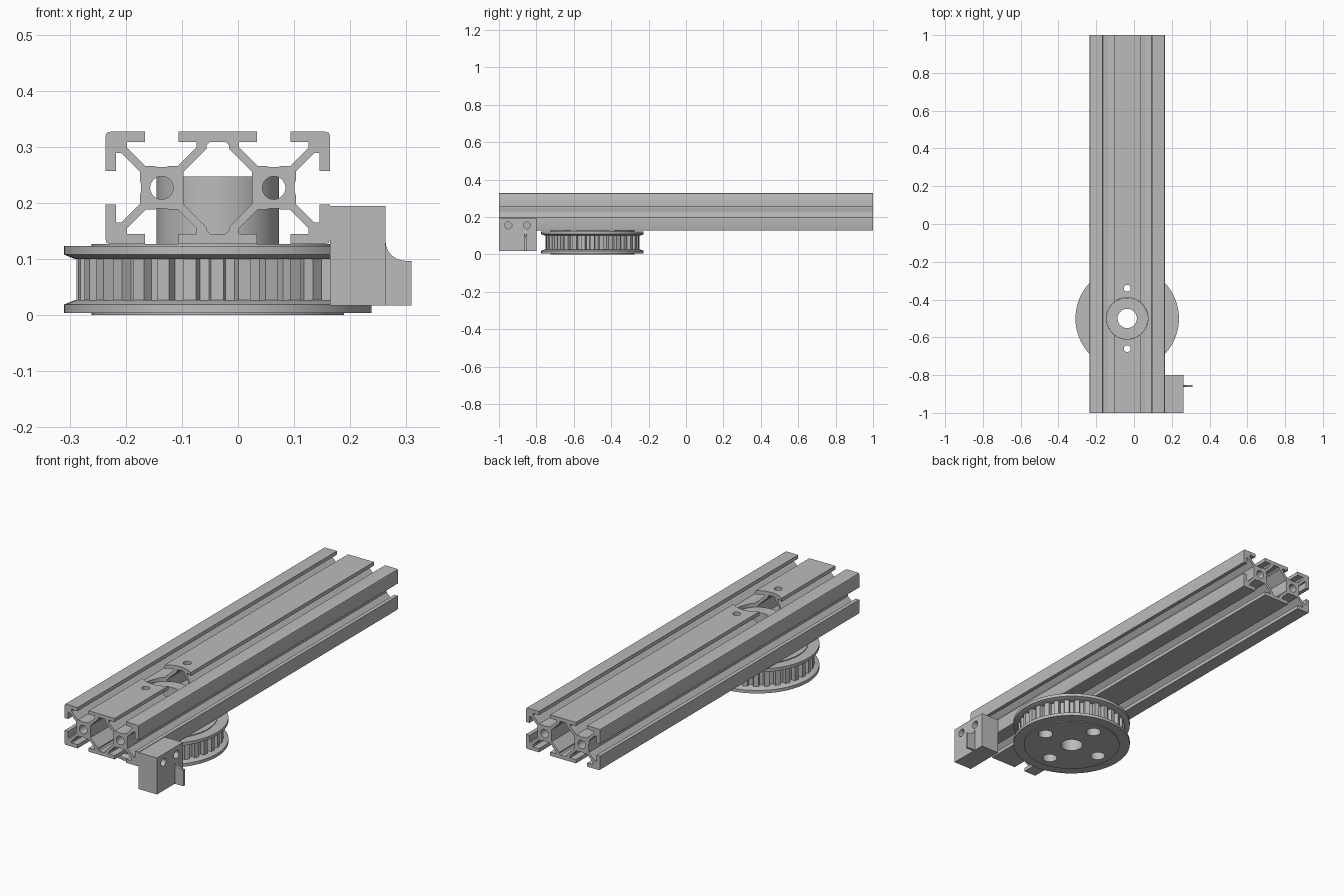
import bpy, bmesh, math
from mathutils import Vector

cube = bpy.data.objects.get("Cube")
if cube:
    bpy.data.objects.remove(cube, do_unlink=True)

metal = bpy.data.materials.new("light grey metal")
metal.use_nodes = True
GREY = (0.5, 0.5, 0.5, 1)
metal.diffuse_color = GREY
metal.node_tree.nodes["Principled BSDF"].inputs["Base Color"].default_value = GREY

CX, CY, CZ = -0.036, -0.5, 0.227   # wheel axis and rail centre height
UNIT = 0.1                         # half of one rail cell


def place(axis, a, b, d):
    return Vector({'x': (d, a, b), 'y': (a, d, b), 'z': (a, b, d)}[axis])


def finish(name, bm):
    bmesh.ops.recalc_face_normals(bm, faces=bm.faces)
    mesh = bpy.data.meshes.new(name)
    bm.to_mesh(mesh)
    bm.free()
    mesh.materials.append(metal)
    obj = bpy.data.objects.new(name, mesh)
    bpy.context.collection.objects.link(obj)
    return obj


def prism(name, outline, axis, lo, hi):
    """Extrude a 2D outline along an axis."""
    bm = bmesh.new()
    face = bm.faces.new([bm.verts.new(place(axis, a, b, lo)) for a, b in outline])
    out = bmesh.ops.extrude_face_region(bm, geom=[face])
    verts = [g for g in out["geom"] if isinstance(g, bmesh.types.BMVert)]
    bmesh.ops.translate(bm, verts=verts, vec=place(axis, 0, 0, hi - lo))
    return finish(name, bm)


def circle(a, b, r, n=48):
    return [(a + r * math.cos(math.tau * i / n), b + r * math.sin(math.tau * i / n))
            for i in range(n)]


def lathe(name, profile, n=96):
    """Stack rings of (radius, height) around the wheel axis."""
    bm = bmesh.new()
    rings = [[bm.verts.new((x, y, z)) for x, y in circle(CX, CY, r, n)] for r, z in profile]
    for low, high in zip(rings, rings[1:]):
        for i in range(n):
            j = (i + 1) % n
            bm.faces.new((low[i], low[j], high[j], high[i]))
    bm.faces.new(rings[0])
    bm.faces.new(rings[-1])
    return finish(name, bm)


def cut(obj, outline, axis, lo, hi):
    """Subtract a prism from an object."""
    tool = prism("cutter", outline, axis, lo, hi)
    tool.hide_render = True
    mod = obj.modifiers.new("cut", 'BOOLEAN')
    mod.operation, mod.solver, mod.object = 'DIFFERENCE', 'EXACT', tool
    bpy.context.view_layer.objects.active = obj
    bpy.ops.object.modifier_apply(modifier=mod.name)
    bpy.data.objects.remove(tool, do_unlink=True)


def four_way(quarter):
    """Mirror a quarter outline into a closed one around the rail centre."""
    half = quarter + [(-x, z) for x, z in reversed(quarter)]
    full = half + [(x, -z) for x, z in reversed(half)]
    return [(CX + x * UNIT, CZ + z * UNIT) for x, z in full]


# Slotted rail: core, diagonal webs and lips, one quarter
quarter = [(1.37, .08), (1.39, .13), (1.39, .29), (1.72, .62), (1.81, .62), (1.81, .3),
           (2, .3), (2, .92), (1.98, .98), (1.92, 1), (1.3, 1), (1.3, .82), (1.62, .82),
           (1.62, .72), (1.29, .39), (1.13, .39), (1.08, .37), (.92, .37), (.87, .39),
           (.71, .39), (.38, .72), (.38, .82), (.7, .82), (.7, 1)]
rail = prism("slotted_rail", four_way(quarter), 'y', -1, 1)
cavity = [(.61, .29), (.2, .7), (.2, .76), (.14, .82)]
cut(rail, four_way(cavity), 'y', -1.1, 1.1)
for side in (-1, 1):
    cut(rail, circle(CX + side * UNIT, CZ, 0.0205), 'y', -1.1, 1.1)
    cut(rail, circle(CX, CY + side * 0.16, 0.018, 32), 'z', 0.1, 0.4)
cut(rail, circle(CX, CY, 0.11, 64), 'z', 0.1, 0.4)

# Toothed wheel body
TEETH = 32
step = math.tau / TEETH
teeth = []
for i in range(TEETH):
    for part, r in ((-.25, .252), (.21, .252), (.3, .233), (.66, .233)):
        angle = (i + part) * step
        teeth.append((CX + r * math.cos(angle), CY + r * math.sin(angle)))
body = prism("toothed_wheel", teeth, 'z', 0.025, 0.102)

# Flanges with raised discs and bevelled inner edges
flange = [(.225, 0), (.225, .004), (.274, .004), (.274, .019), (.254, .027)]
lower = lathe("lower_flange", flange)
upper = lathe("upper_flange", [(r, 0.127 - z) for r, z in flange])

# Hub inside the rail
hub = prism("hub", circle(CX, CY, 0.1095, 64), 'z', 0.125, 0.247)

# Axle bore and four lightening holes
for part in (body, lower, upper, hub):
    cut(part, circle(CX, CY, 0.051), 'z', -0.1, 0.4)
for part in (body, lower, upper):
    for dx, dy in ((1, 0), (-1, 0), (0, 1), (0, -1)):
        cut(part, circle(CX + dx * 0.16, CY + dy * 0.16, 0.034, 32), 'z', -0.1, 0.4)

# Side block with two screw holes
block = prism("side_block", [(.164, .017), (.263, .017), (.263, .195), (.164, .195)],
              'y', -1, -0.8)
for y in (-0.95, -0.85):
    cut(block, circle(y, 0.155, 0.019, 32), 'x', 0.1, 0.3)

# Thin trip flag with a concave fillet
fillet = [(.298 - .035 * math.cos(t * math.pi / 16), .132 - .035 * math.sin(t * math.pi / 16))
          for t in range(9)]
flag = prism("trip_flag", [(.26, .017), (.309, .017), (.309, .097)] + fillet[::-1] + [(.26, .132)],
             'y', -0.863, -0.852)

# Smooth round surfaces, keep edges sharp
bpy.ops.object.select_all(action='DESELECT')
for obj in (rail, body, lower, upper, hub, block, flag):
    obj.select_set(True)
bpy.context.view_layer.objects.active = rail
bpy.ops.object.shade_smooth_by_angle(angle=math.radians(25))
